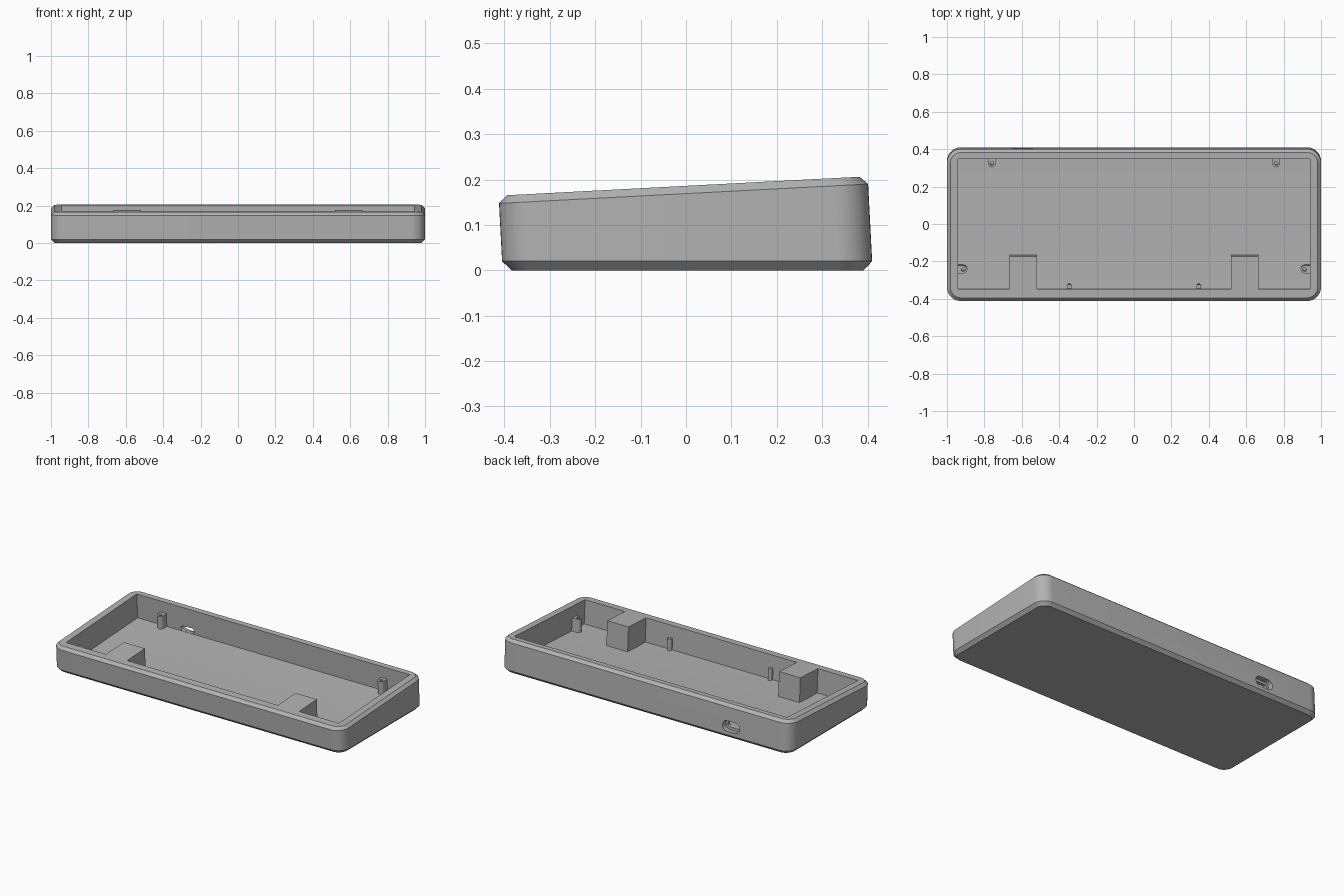
import bpy, bmesh, math

cube = bpy.data.objects.get("Cube")
if cube:
    bpy.data.objects.remove(cube, do_unlink=True)

S = 0.0524                       # slope of the tilted deck
TOP, FLOOR = 0.1855, 0.034       # deck and floor heights in the tilted frame
FRONT, BACK, SIDE = -0.339, 0.357, 0.94   # cavity walls

grey = bpy.data.materials.new("case grey")
grey.use_nodes = True
colour = (0.45, 0.45, 0.45, 1)
grey.diffuse_color = colour
grey.node_tree.nodes["Principled BSDF"].inputs["Base Color"].default_value = colour


def tilt(x, u, w):
    """Tilted frame to world."""
    return (x, u - S * w, w + S * u)


def loft(name, rings):
    """Closed solid through matching rings of tilted-frame points."""
    bm = bmesh.new()
    loops = [[bm.verts.new(tilt(*p)) for p in ring] for ring in rings]
    for a, b in zip(loops, loops[1:]):
        for i in range(len(a)):
            j = (i + 1) % len(a)
            bm.faces.new((a[i], a[j], b[j], b[i]))
    bm.faces.new(loops[0])
    bm.faces.new(loops[-1])
    bmesh.ops.recalc_face_normals(bm, faces=bm.faces)
    mesh = bpy.data.meshes.new(name)
    bm.to_mesh(mesh)
    bm.free()
    mesh.materials.append(grey)
    obj = bpy.data.objects.new(name, mesh)
    bpy.context.collection.objects.link(obj)
    return obj


def prism(name, plan, low, high):
    """Plan outline raised between two heights."""
    return loft(name, [[(x, u, w) for x, u in plan] for w in (low, high)])


def cut(obj, cutter):
    mod = obj.modifiers.new("cut", "BOOLEAN")
    mod.operation = "DIFFERENCE"
    mod.solver = "EXACT"
    mod.object = cutter
    bpy.context.view_layer.objects.active = obj
    bpy.ops.object.modifier_apply(modifier=mod.name)
    bpy.data.objects.remove(cutter, do_unlink=True)


def rounded(hx, hy, r, n=10):
    """Rounded rectangle outline about the origin."""
    pts = []
    for k, (sx, sy) in enumerate([(1, 1), (-1, 1), (-1, -1), (1, -1)]):
        for i in range(n + 1):
            a = math.pi / 2 * (k + i / n)
            pts.append((sx * (hx - r) + r * math.cos(a), sy * (hy - r) + r * math.sin(a)))
    return pts


def shell_ring(inset, height, flat):
    ring = []
    for x, y in rounded(1 - inset, 0.4065 - inset, 0.075 - inset):
        u = y + 0.0035
        ring.append((x, u, height - S * u if flat else height))
    return ring


# Outer shell: flat base, tilted deck, chamfered top and bottom edges
case = loft("case_shell", [shell_ring(0.02, 0, True), shell_ring(0, 0.02, True),
                           shell_ring(0, TOP - 0.017, False), shell_ring(0.018, TOP, False)])

# Cavity with tilted floor levelling out at the front
section = [(FRONT, 0.25), (BACK, 0.25), (BACK, FLOOR), (-0.267, FLOOR), (FRONT, 0.02 - S * FRONT)]
cut(case, loft("cavity_cutter", [[(x, u, w) for u, w in section] for x in (-SIDE, SIDE)]))

# Cable port: wide outer recess, narrow inner slot
for hx, hw, u0, u1 in [(0.059, 0.032, 0.378, 0.45), (0.045, 0.0165, 0.33, 0.39)]:
    outline = rounded(hx, hw, hw - 0.0005, 6)
    cut(case, loft("port_cutter", [[(x - 0.596, u, w + 0.052) for x, w in outline]
                                   for u in (u0, u1)]))


def post(name, cx, cu, r, reach, angle, top, hole=0):
    """Half-round post running back into a wall; angle points away from it."""
    n = 12
    ca, sa = math.cos(angle), math.sin(angle)
    local = [(-reach, -r)]
    local += [(r * math.cos(t), r * math.sin(t))
              for t in (math.pi * (i / n - 0.5) for i in range(n + 1))]
    local += [(-reach, r)]
    plan = [(cx + a * ca - b * sa, cu + a * sa + b * ca) for a, b in local]
    obj = prism(name, plan, FLOOR - 0.008, top)
    if hole:
        bore = [(cx + x, cu + u) for x, u in rounded(hole, hole, hole * 0.98, 4)]
        cut(obj, prism("bore_cutter", bore, FLOOR + 0.015, top + 0.05))
    return obj


parts = [case]
for side, sx in (("left", 1), ("right", -1)):
    # Solid front blocks, flush with the deck
    x0, x1 = sx * 0.519, sx * 0.665
    block = [(x0, FRONT), (x1, FRONT), (x1, -0.165), (x0, -0.165)]
    parts.append(prism(side + "_front_block", block, FLOOR - 0.004, TOP))
    # Screw posts on the back and side walls, locating pegs on the front wall
    parts.append(post(side + "_back_post", sx * 0.76, 0.33, 0.021, 0.03,
                      -math.pi / 2, 0.114, 0.010))
    parts.append(post(side + "_side_post", sx * 0.912, -0.237, 0.021, 0.031,
                      math.pi if sx > 0 else 0, 0.114, 0.010))
    parts.append(post(side + "_front_peg", sx * 0.346, -0.329, 0.012, 0.013,
                      math.pi / 2, 0.108))

# Smooth rounded corners, sharp edges elsewhere
for obj in parts:
    bpy.ops.object.select_all(action="DESELECT")
    obj.select_set(True)
    bpy.context.view_layer.objects.active = obj
    bpy.ops.object.shade_smooth_by_angle(angle=math.radians(25))
